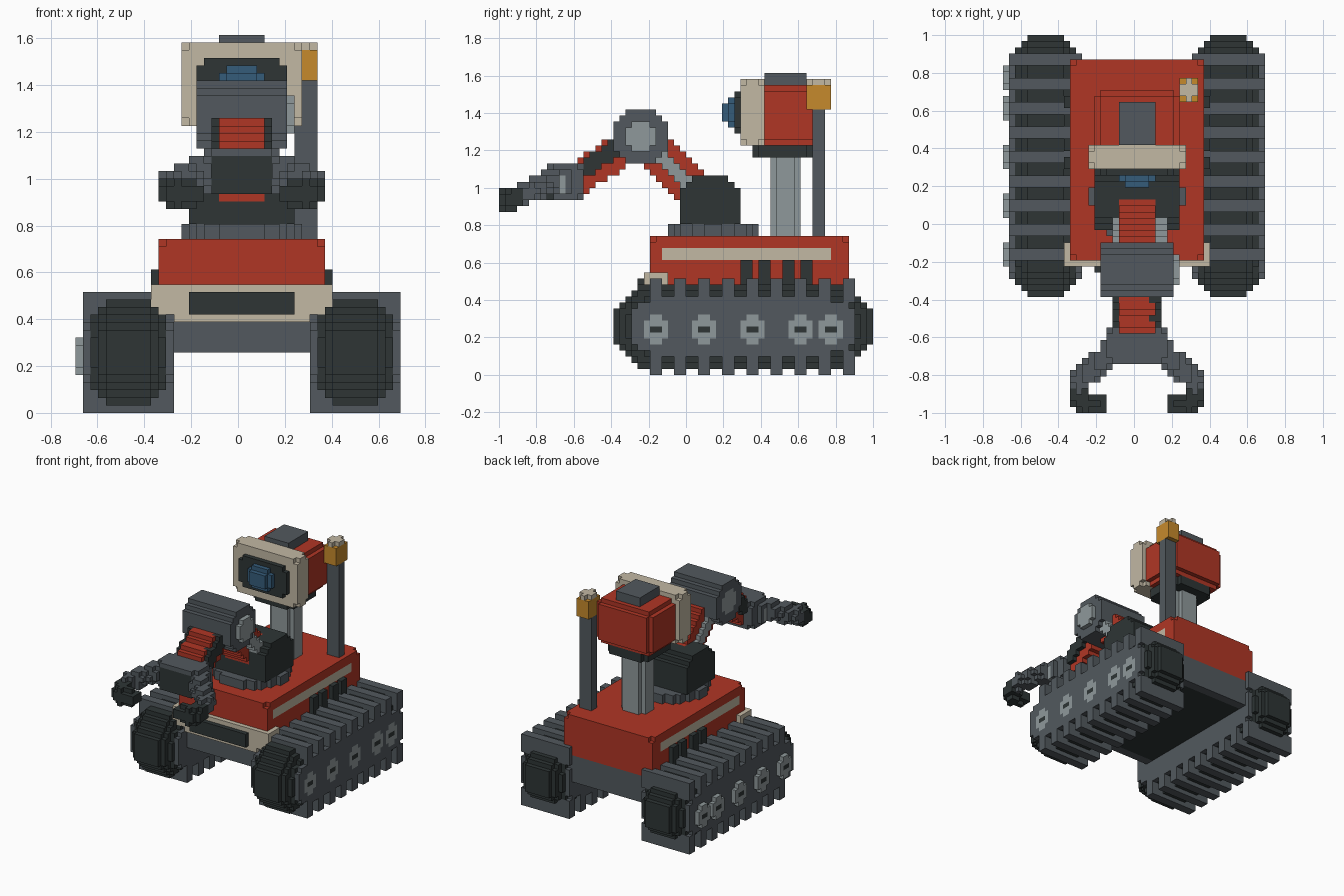
import bpy, bmesh, math
from mathutils import Vector

cube = bpy.data.objects.get("Cube")
if cube:
    bpy.data.objects.remove(cube, do_unlink=True)

V = 1 / 31                      # block size
NX, NY = 43, 62                 # grid size across and along
COLOURS = {                     # sRGB values
    "red_paint": (176, 54, 37), "cream_panel": (194, 184, 164),
    "steel_grey": (82, 89, 94), "dark_rubber": (46, 53, 53),
    "light_metal": (143, 153, 155), "amber_lamp": (198, 138, 44),
    "blue_glass": (53, 92, 122)}
RED, CREAM, GREY, DARK, LIGHT, AMBER, BLUE = range(7)


def make_material(name, rgb):
    lin = [((c / 255 + 0.055) / 1.055) ** 2.4 for c in rgb] + [1]
    m = bpy.data.materials.new(name)
    m.use_nodes = True
    m.diffuse_color = lin
    m.node_tree.nodes["Principled BSDF"].inputs["Base Color"].default_value = lin
    return m


materials = [make_material(n, c) for n, c in COLOURS.items()]
cells = {}                      # block -> (part, colour); later parts win


def fill(part, mat, xs, ys, zs, test=None, mirror=False):
    """Fill a block range, optionally limited by a test on block centres."""
    for x in range(*xs):
        for y in range(*ys):
            for z in range(*zs):
                if test is None or test(x + .5, y + .5, z + .5):
                    cells[x, y, z] = (part, mat)
                    if mirror and 43 - x < NX:
                        cells[43 - x, y, z] = (part, mat)


def trimmed(xs, ys, zs, n):
    """Test that drops blocks lying on n or more outer sides of a box."""
    return lambda *p: sum(c < a + 1 or c > b - 1
                          for c, (a, b) in zip(p, (xs, ys, zs))) < n


def bar(a, b, r):
    """Test for a thick bar in the side plane from a to b, as (y, z)."""
    a, b = Vector(a), Vector(b)
    d = b - a

    def test(x, y, z):
        p = Vector((y, z))
        t = max(0, min(1, (p - a).dot(d) / d.length_squared))
        return (p - a - d * t).length <= r
    return test


def tube(part, mat, a, b, r):
    """Mirrored round tube between two points."""
    a, b = Vector(a), Vector(b)
    d = b - a

    def test(*p):
        p = Vector(p)
        t = max(0, min(1, (p - a).dot(d) / d.length_squared))
        return (p - a - d * t).length <= r
    rng = [(max(0, int(min(u, v) - r)), int(max(u, v) + r) + 2) for u, v in zip(a, b)]
    fill(part, mat, *rng, test, True)


def disc(cy, cz, r):
    return lambda x, y, z: math.hypot(y - cy, z - cz) <= r


def column(cx, cy, r):
    return lambda x, y, z: math.hypot(x - cx, y - cy) <= r


# Chassis with a dark belly
fill("chassis", GREY, (12, 32), (25, 58), (8, 14))
fill("chassis", DARK, (13, 31), (27, 56), (8, 9))


# Crawler tracks: barrel-shaped belt, cover plates, tread bars and hubs
def belt(x, y, z):
    u = abs(x - 7)
    limit = 7.1 if u < 3 else 6.2 if u < 4 else 5
    return math.hypot(max(26 - y, 0, y - 55), z - 8) <= limit


fill("track_belts", DARK, (2, 12), (19, 62), (1, 15), belt, True)
for x in (1, 12):
    fill("track_covers", GREY, (x, x + 1), (21, 60), (3, 13), bar((26, 8), (55, 8), 4.5), True)
for y in range(25, 58, 4):
    for z in ((0, 4), (12, 16)):
        fill("tread_bars", GREY, (1, 13), (y, y + 2), z, None, True)
for y in (24, 32, 40, 48, 53):
    rim = trimmed((0, 2), (y, y + 4), (5, 10), 9)
    hub = (lambda x, yy, z, y=y: not (abs(yy - y - 2) > 1 and abs(z - 7.5) > 1.6))
    fill("wheel_hubs", LIGHT, (0, 2), (y, y + 4), (5, 10), hub, True)
    fill("wheel_hubs", DARK, (0, 2), (y + 1, y + 3), (7, 8), None, True)

# Body with side stripes and vents
box = ((11, 33), (25, 58), (14, 23))
fill("body", RED, *box, trimmed(*box, 3))
fill("body", CREAM, (11, 12), (27, 55), (19, 21), None, True)
for y in (40, 43, 47, 50):
    fill("side_vents", DARK, (10, 12), (y, y + 2), (14, 19), None, True)

# Front bumper
fill("bumper", CREAM, (10, 34), (24, 25), (13, 17))
fill("bumper", CREAM, (13, 31), (24, 25), (12, 13))
fill("bumper", CREAM, (10, 11), (24, 28), (15, 17), None, True)
fill("bumper_plate", DARK, (15, 29), (23, 24), (13, 16))

# Turntable and shoulder
fill("turntable", GREY, (14, 30), (28, 43), (23, 25), column(22, 35.5, 7.6))
fill("shoulder", DARK, (15, 29), (30, 40), (25, 34),
     lambda x, y, z: abs(y - 35) < 5 and (z < 28 or math.hypot(y - 35, z - 28) <= 5.2))

# Arm: lower link, forearm, side rods and elbow drum
fill("lower_arm", RED, (19, 25), (18, 40), (24, 44), bar((23.5, 39.5), (33.5, 29.5), 3.1))
for x in ((18, 19), (25, 27)):
    fill("lower_arm_rods", LIGHT, x, (20, 34), (29, 42), bar((24, 39), (32.5, 30.5), 1.3))
fill("forearm", RED, (19, 25), (9, 24), (28, 44), bar((23.5, 39), (12, 32), 2.7))
for x in ((18, 19), (24, 26)):
    fill("forearm_rods", DARK, x, (12, 24), (30, 44), bar((23.5, 40), (13, 33.5), 1.4))
fill("elbow", GREY, (16, 28), (19, 28), (35, 44), disc(23.5, 39.5, 4.6))
fill("elbow_caps", LIGHT, (16, 17), (19, 28), (35, 44), disc(23.5, 39.5, 2.7))
fill("elbow_caps", LIGHT, (28, 29), (19, 28), (35, 44), disc(23.5, 39.5, 2.7))

# Wrist and two-finger gripper
box = ((17, 27), (8, 14), (29, 35))
fill("wrist", GREY, *box, trimmed(*box, 3))
fill("wrist", GREY, (16, 28), (8, 12), (30, 34))
fill("wrist", DARK, (18, 26), (8, 9), (29, 34))
fill("wrist_caps", LIGHT, (16, 17), (8, 11), (30, 33), None, True)
tube("fingers", GREY, (16, 8.5, 32), (12.8, 5.5, 30.5), 1.9)
tube("fingers", GREY, (12.8, 5.5, 30.5), (12.5, 4, 30), 1.6)
tube("fingertips", DARK, (12.6, 2.6, 29.3), (13.5, 1.5, 29), 1.9)
tube("fingertips", DARK, (13.5, 1.5, 29), (15.5, 1.5, 29), 1.7)

# Neck and head
fill("neck", LIGHT, (19, 25), (45, 50), (23, 36), column(22, 47.5, 3))
box = ((17, 27), (42, 52), (36, 38))
fill("head_base", DARK, *box, lambda x, y, z: abs(x - 22) + abs(y - 47) < 8.5)
box = ((15, 29), (42, 53), (38, 48))
fill("head", RED, *box, trimmed(*box, 2))
box = ((14, 30), (40, 44), (38, 49))
fill("head_bezel", CREAM, *box, trimmed(*box, 3))
fill("head_hatch", GREY, (19, 25), (44, 51), (48, 50))
fill("screen", DARK, (16, 28), (39, 41), (40, 47),
     lambda x, y, z: abs(x - 22) + abs(z - 43.5) < 8.5)
box = ((19, 25), (38, 40), (41, 46))
fill("lens", BLUE, *box, lambda x, y, z: abs(x - 22) + abs(z - 43.5) < 4.2)
fill("lens", BLUE, (20, 24), (37, 38), (42, 45))

# Beacon mast
fill("beacon_mast", GREY, (29, 32), (52, 54), (23, 44))
fill("beacon", AMBER, (29, 32), (51, 55), (44, 48))
fill("beacon_cap", CREAM, (29, 32), (51, 55), (48, 49),
     lambda x, y, z: abs(x - 30.5) < 1 or abs(y - 53) < 1)


def build(part):
    """Skin the exposed sides of one part's blocks and merge flat areas."""
    bm = bmesh.new()
    verts = {}
    for c, (name, mat) in cells.items():
        if name != part:
            continue
        for axis in range(3):
            for side in (0, 1):
                n = list(c)
                n[axis] += 2 * side - 1
                if tuple(n) in cells:
                    continue
                u, v = (axis + 1) % 3, (axis + 2) % 3
                corners = []
                for du, dv in ((0, 0), (1, 0), (1, 1), (0, 1)):
                    k = list(c)
                    k[axis] += side
                    k[u] += du
                    k[v] += dv
                    k = tuple(k)
                    if k not in verts:
                        verts[k] = bm.verts.new(((k[0] - NX / 2) * V, (k[1] - NY / 2) * V, k[2] * V))
                    corners.append(verts[k])
                face = bm.faces.new(corners if side else corners[::-1])
                face.material_index = mat
    bmesh.ops.dissolve_limit(bm, angle_limit=0.01, verts=bm.verts[:], edges=bm.edges[:],
                             delimit={'MATERIAL'})
    mesh = bpy.data.meshes.new(part)
    bm.to_mesh(mesh)
    bm.free()
    for m in materials:
        mesh.materials.append(m)
    bpy.context.collection.objects.link(bpy.data.objects.new(part, mesh))


for part in dict.fromkeys(name for name, _ in cells.values()):
    build(part)
